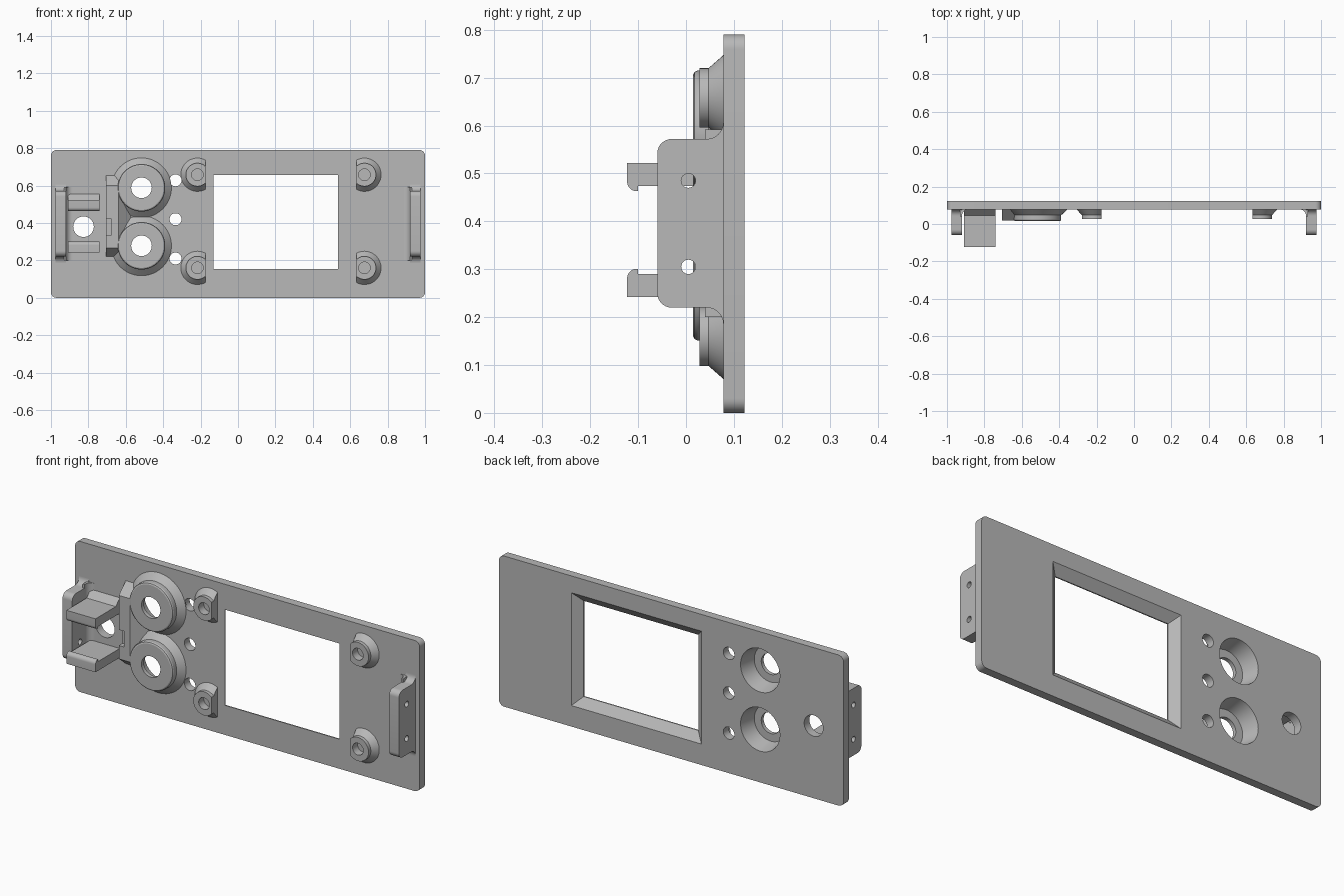
import bpy, bmesh, math
from mathutils import Vector

if "Cube" in bpy.data.objects:
    bpy.data.objects.remove(bpy.data.objects["Cube"])

grey = bpy.data.materials.new("plain grey")
grey.use_nodes = True
grey.diffuse_color = (0.48, 0.48, 0.48, 1)
grey.node_tree.nodes["Principled BSDF"].inputs["Base Color"].default_value = grey.diffuse_color

BACK, FACE = 0.122, 0.078      # rear and front planes of the plate
parts = []


def loft(name, rings, cutter=False):
    """Closed solid through matching rings of 3D points."""
    bm = bmesh.new()
    loops = [[bm.verts.new(p) for p in ring] for ring in rings]
    n = len(loops[0])
    for a, b in zip(loops, loops[1:]):
        for i in range(n):
            bm.faces.new((a[i], a[(i + 1) % n], b[(i + 1) % n], b[i]))
    bm.faces.new(loops[0])
    bm.faces.new(loops[-1])
    bmesh.ops.recalc_face_normals(bm, faces=bm.faces)
    mesh = bpy.data.meshes.new(name)
    bm.to_mesh(mesh)
    bm.free()
    mesh.materials.append(grey)
    ob = bpy.data.objects.new(name, mesh)
    bpy.context.scene.collection.objects.link(ob)
    ob.hide_render = cutter
    if not cutter:
        parts.append(ob)
    return ob


def place(axis, a, b, d):
    return {"x": (d, a, b), "y": (a, d, b), "z": (a, b, d)}[axis]


def rounded(points, steps=8):
    """Outline from (a, b) or (a, b, radius) corners."""
    out = []
    for i, p in enumerate(points):
        c = Vector(p[:2])
        if len(p) == 2:
            out.append(c)
            continue
        u = (Vector(points[i - 1][:2]) - c).normalized() * p[2]
        v = (Vector(points[(i + 1) % len(points)][:2]) - c).normalized() * p[2]
        for k in range(steps + 1):
            t = k / steps * math.pi / 2
            out.append(c + u * (1 - math.sin(t)) + v * (1 - math.cos(t)))
    return out


def prism(name, points, axis, lo, hi, cutter=False):
    outline = rounded(points)
    return loft(name, [[place(axis, a, b, d) for a, b in outline] for d in (lo, hi)], cutter)


def rect(a0, a1, b0, b1):
    return [(a0, b0), (a1, b0), (a1, b1), (a0, b1)]


def turned(name, ca, cb, profile, axis="y", cutter=False, n=48):
    """Round solid; profile holds (radius, distance along axis)."""
    ring = [(math.cos(2 * math.pi * i / n), math.sin(2 * math.pi * i / n)) for i in range(n)]
    return loft(name, [[place(axis, ca + r * c, cb + r * s, d) for c, s in ring]
                       for r, d in profile], cutter)


def cut(cutter, *targets):
    for ob in targets:
        bpy.context.view_layer.objects.active = ob
        mod = ob.modifiers.new("cut", "BOOLEAN")
        mod.operation, mod.solver, mod.object = "DIFFERENCE", "EXACT", cutter
        bpy.ops.object.modifier_apply(modifier=mod.name)
    bpy.data.objects.remove(cutter)


# Face plate with rounded corners
plate = prism("face_plate", [(-1, 0, .03), (1, 0, .03), (1, .79, .03), (-1, .79, .03)],
              "y", FACE, BACK)

# Display window, flared towards the back
window = []
for grow, y in ((0, 0), (0, FACE + .006), (.045, BACK), (.045, .2)):
    window.append([(a, y, b) for a, b in
                   rect(-.13 - grow, .535 + grow, .155 - grow, .657 + grow)])
cut(loft("window_cutter", window, True), plate)

# Three indicator holes and one button hole
for z in (.21, .42, .628):
    cut(turned("indicator_cutter", -.334, z, [(.032, 0), (.032, .2)], cutter=True, n=32), plate)
cut(turned("button_cutter", -.826, .38, [(.055, 0), (.055, .2)], cutter=True), plate)

# Side clip wall with sloped ends, a notch and a ramp towards the knob cups
wall = prism("clip_wall", [(.09, .22), (FACE, .22), (.02, .267), (.02, .6),
                           (FACE, .655), (.09, .655)], "x", -.706, -.64)
cut(prism("notch_cutter", rect(-.72, -.675, .337, .42), "y", 0, .05, True), wall)
ramp = prism("clip_ramp", [(-.645, .02), (-.64, .02), (-.56, .09), (-.645, .09)],
             "z", .27, .585)

# Knob cups, hollow from the back
for name, z in (("lower", .278), ("upper", .588)):
    cup = turned(name + "_knob_cup", -.516, z,
                 [(.16, .085), (.16, FACE), (.127, .047), (.127, .024),
                  (.124, .018), (.118, .015)], n=64)
    cut(turned("recess_cutter", -.516, z, [(.114, .2), (.114, BACK), (.095, .035)],
               cutter=True, n=64), plate, cup, ramp, wall)
    cut(turned("shaft_cutter", -.516, z, [(.055, -.1), (.055, .2)], cutter=True),
        plate, cup, ramp)

# Screw bosses around the window, trimmed flat on the window side
for side, x in (("right", -.217), ("left", .676)):
    for level, z in (("lower", .16), ("upper", .658)):
        boss = turned(f"{level}_{side}_screw_boss", x, z,
                      [(.089, .085), (.089, FACE), (.062, .047), (.062, .028)])
        cut(turned("screw_cutter", x, z, [(.031, 0), (.031, .07)], cutter=True, n=32), boss)
        trim = (x + .043, x + .2) if x < 0 else (x - .2, x - .043)
        cut(prism("trim_cutter", rect(*trim, z - .2, z + .2), "y", 0, .2, True), boss)

# End brackets with filleted feet and two cross holes
for side, s in (("right", -1), ("left", 1)):
    flange = prism(side + "_bracket",
                   [(.09, .18), (FACE, .18), (FACE, .22, .035), (-.06, .22, .03),
                    (-.06, .572, .03), (FACE, .572, .035), (FACE, .612), (.09, .612)],
                   "x", s * .92, s * .976)
    foot = prism(side + "_bracket_fillet",
                 [(s * .93, .04), (s * .92, .04), (s * .92, FACE, .034),
                  (s * .885, FACE), (s * .885, .09), (s * .93, .09)], "z", .2, .592)
    for z in (.305, .485):
        cut(turned("pin_cutter", .005, z, [(.015, s * .8), (.015, s * 1.1)], "x", True, 24),
            flange)

# Hooked prongs holding the button board
hook = [(.09, .474), (-.1, .474), (-.1, .463), (-.123, .463, .02), (-.123, .522)]
prism("upper_prong", hook + [(.045, .522), (FACE, .556), (.09, .556)], "x", -.91, -.741)
lower = [(p[0], .764 - p[1], *p[2:]) for p in hook + [(.09, .522)]]
prism("lower_prong", lower, "x", -.91, -.741)

# Smooth the round surfaces, keep the edges sharp
bpy.ops.object.select_all(action="DESELECT")
for ob in parts:
    ob.select_set(True)
bpy.context.view_layer.objects.active = plate
bpy.ops.object.shade_smooth_by_angle(angle=math.radians(25))
